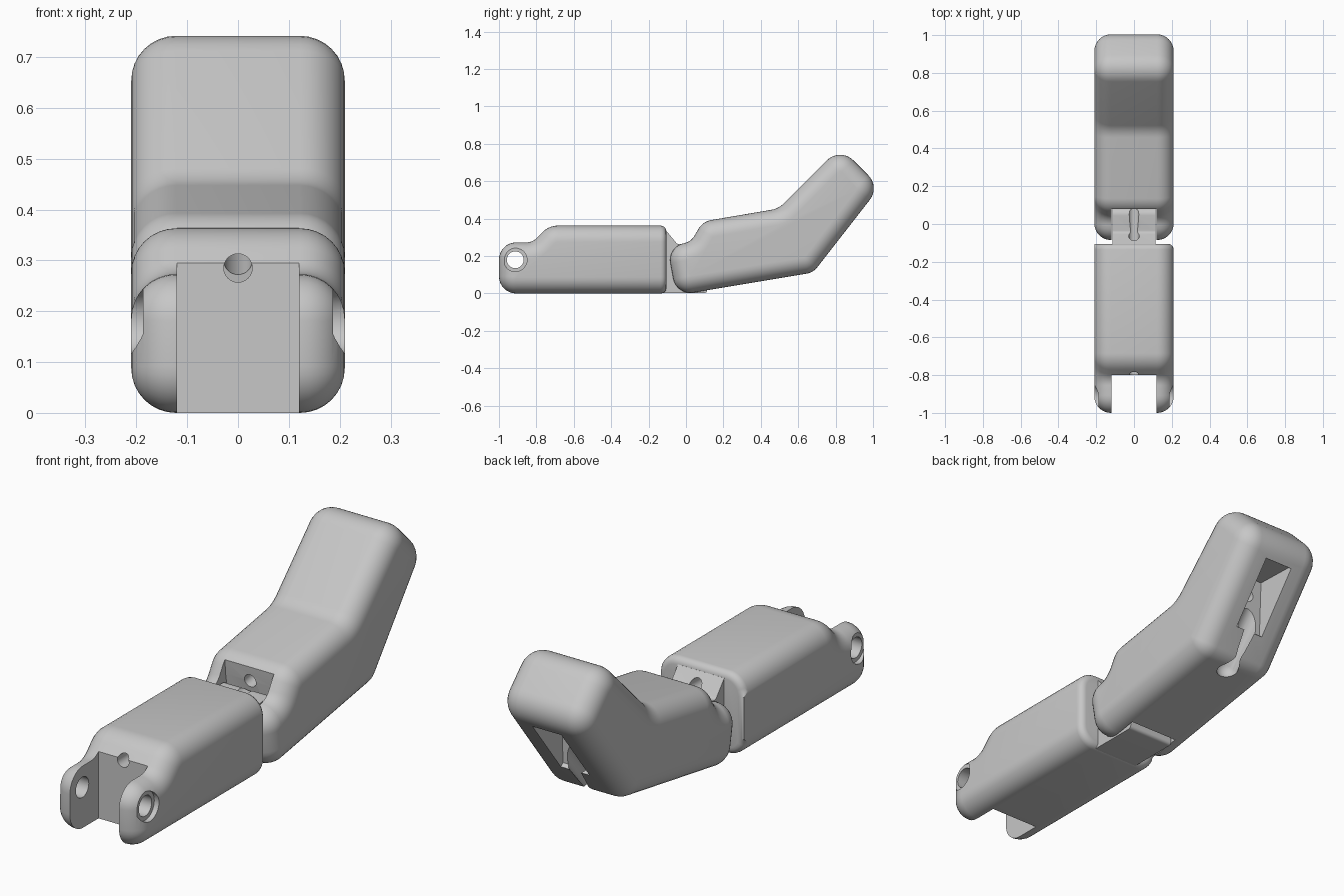
import bpy, bmesh, math
from mathutils import Vector

if "Cube" in bpy.data.objects:
    bpy.data.objects.remove(bpy.data.objects["Cube"])

grey = bpy.data.materials.new("light_grey")
grey.diffuse_color = (0.57, 0.57, 0.57, 1)
grey.use_nodes = True
grey.node_tree.nodes["Principled BSDF"].inputs["Base Color"].default_value = grey.diffuse_color


def rounded(points, steps=8):
    """Round each (y, z, radius) corner; give points with outward normals."""
    out = []
    for i, (y, z, r) in enumerate(points):
        p = Vector((y, z))
        if r == 0:
            out.append((p, Vector((0, 0))))
            continue
        a = (Vector(points[i - 1][:2]) - p).normalized()
        b = (Vector(points[(i + 1) % len(points)][:2]) - p).normalized()
        side = 1 if a.x * b.y - a.y * b.x < 0 else -1  # convex or concave corner
        half = a.angle(b) / 2
        c = p + (a + b).normalized() * r / math.sin(half)
        s = p + a * r / math.tan(half) - c
        turn = side * (math.pi - 2 * half)
        for k in range(steps + 1):
            t = turn * k / steps
            d = Vector((s.x * math.cos(t) - s.y * math.sin(t),
                        s.x * math.sin(t) + s.y * math.cos(t)))
            out.append((c + d, d * side / r))
    return out


def prism(name, points, half, edge=0, cut_y=None):
    """Loft a side profile across x with rounded rims, optionally trim the back."""
    outline = rounded(points)
    if edge:
        arc = [math.pi / 2 * k / 8 for k in range(9)]
        right = [(half - edge * (1 - math.cos(t)), edge * (1 - math.sin(t)))
                 for t in reversed(arc)]
        right = [(half - edge * (1 - math.sin(t)), edge * (1 - math.cos(t))) for t in arc]
        stations = [(-x, d) for x, d in reversed(right)] + right
    else:
        stations = [(-half, 0), (half, 0)]
    bm = bmesh.new()
    rings = []
    for x, d in stations:
        rings.append([bm.verts.new((x, q.x, q.y)) for q in (p - n * d for p, n in outline)])
    n = len(outline)
    for r0, r1 in zip(rings, rings[1:]):
        for i in range(n):
            j = (i + 1) % n
            bm.faces.new((r0[i], r0[j], r1[j], r1[i]))
    bm.faces.new(rings[0])
    bm.faces.new(rings[-1])
    if cut_y is not None:
        bmesh.ops.bisect_plane(bm, geom=bm.verts[:] + bm.edges[:] + bm.faces[:],
                               plane_co=(0, cut_y, 0), plane_no=(0, 1, 0), clear_outer=True)
        loop = [e for e in bm.edges if e.is_boundary]
        bmesh.ops.holes_fill(bm, edges=loop, sides=0)
        bmesh.ops.bevel(bm, geom=loop, offset=0.03, segments=4, profile=0.5,
                        affect='EDGES', clamp_overlap=False)
    bmesh.ops.recalc_face_normals(bm, faces=bm.faces)
    me = bpy.data.meshes.new(name)
    bm.to_mesh(me)
    bm.free()
    ob = bpy.data.objects.new(name, me)
    bpy.context.collection.objects.link(ob)
    me.materials.append(grey)
    return ob


def rod(a, b, r):
    """Round cutter between two points."""
    a, b = Vector(a), Vector(b)
    bpy.ops.mesh.primitive_cylinder_add(
        vertices=32, radius=r, depth=(b - a).length, location=(a + b) / 2,
        rotation=(b - a).to_track_quat('Z', 'Y').to_euler())
    return bpy.context.object


def ball(p, r):
    bpy.ops.mesh.primitive_uv_sphere_add(segments=24, ring_count=12, radius=r, location=p)
    return bpy.context.object


def cut(ob, cutters):
    bpy.context.view_layer.objects.active = ob
    for c in cutters:
        m = ob.modifiers.new("cut", 'BOOLEAN')
        m.operation, m.solver, m.object = 'DIFFERENCE', 'EXACT', c
        bpy.ops.object.modifier_apply(modifier=m.name)
        bpy.data.objects.remove(c)


def finish(ob):
    bpy.ops.object.select_all(action='DESELECT')
    ob.select_set(True)
    bpy.context.view_layer.objects.active = ob
    bpy.ops.object.shade_smooth_by_angle(angle=math.radians(32))


R = 0.092
# Lower segment with a fork at the front
lower = prism("lower_segment", [
    (-1, 0, R), (0.15, 0, R), (0.15, 0.363, R), (-0.735, 0.363, 0.12),
    (-0.82, 0.273, 0.08), (-1, 0.273, R)], 0.21, 0.088, cut_y=-0.105)
cutters = [prism("fork_slot", [(-1.2, -0.2, 0), (-0.8, -0.2, 0), (-0.8, 0.5, 0),
                               (-1.2, 0.5, 0)], 0.12),
           rod((0, -1.2, 0.285), (0, 0.1, 0.285), 0.028),
           rod((-0.4, -0.913, 0.18), (0.4, -0.913, 0.18), 0.045)]
cutters += [rod((s * 0.187, -0.913, 0.18), (s * 0.4, -0.913, 0.18), 0.063) for s in (-1, 1)]
cut(lower, cutters)
finish(lower)

# Hinge tongue at the back of the lower segment
tongue = prism("hinge_tongue", [
    (-0.125, 0.002, 0), (0.115, 0.002, 0.015), (0.085, 0.278, 0.04),
    (-0.045, 0.262, 0.02), (-0.105, 0.335, 0), (-0.125, 0.335, 0)], 0.113)
cut(tongue, [rod((0, -0.3, 0.285), (0, 0.2, 0.285), 0.028)])
finish(tongue)

# Bent fingertip segment with its own fork
tip = prism("tip_segment", [
    (-0.052, -0.01, R), (0.68, 0.112, R), (1.037, 0.57, 0.1), (0.824, 0.783, 0.1),
    (0.495, 0.454, 0.12), (0.09, 0.385, 0.1), (0.025, 0.275, 0.08), (-0.1, 0.254, R)],
    0.21, 0.088)
low, high = Vector((0.68, 0.112)), Vector((1.037, 0.57))
along = (high - low).normalized()
inward = Vector((-along.y, along.x))


def pad(s, d):
    """Point on the sloped underside, s along it and d deep."""
    return low + along * s + inward * d


pocket = [(*pad(s, d), 0) for s, d in ((0.15, -0.05), (0.47, -0.05), (0.47, 0.02),
                                       (0.36, 0.17), (0.15, 0.02))]
g0, g1 = pad(-0.03, 0.05), pad(0.3, 0.03)
cut(tip, [
    prism("tip_slot", [(-0.4, -0.3, 0), (0.185, -0.3, 0), (0.085, 0.3, 0),
                       (0.07, 0.5, 0), (-0.4, 0.5, 0)], 0.12),
    rod((0, 0.0, 0.285), (0, 0.84, 0.43), 0.028),
    prism("pad_pocket", pocket, 0.07),
    rod((0, *g0), (0, *g1), 0.048),
    ball((0, *g0), 0.0485)])
finish(tip)
